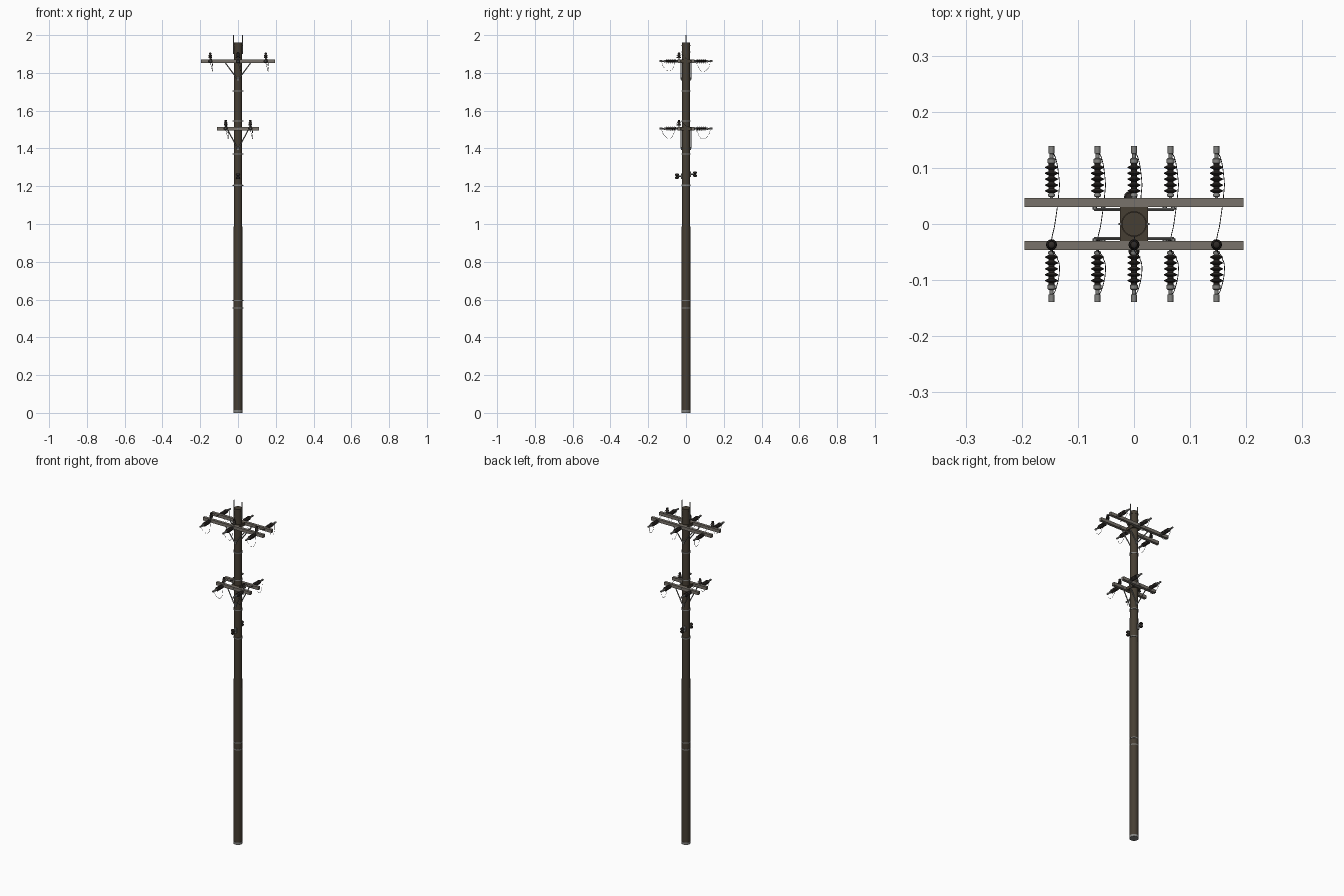
import bpy, math
from mathutils import Vector

cube = bpy.data.objects.get("Cube")
if cube:
    bpy.data.objects.remove(cube, do_unlink=True)


def material(name, rgb):
    m = bpy.data.materials.new(name)
    m.use_nodes = True
    m.diffuse_color = (*rgb, 1)
    m.node_tree.nodes["Principled BSDF"].inputs["Base Color"].default_value = (*rgb, 1)
    return m


WOOD = material("dark brown wood", (0.062, 0.049, 0.034))
ARM = material("weathered grey wood", (0.19, 0.17, 0.145))
STEEL = material("galvanised steel", (0.23, 0.23, 0.22))
CERAMIC = material("dark brown ceramic", (0.028, 0.023, 0.02))
WIRE = material("black wire", (0.03, 0.03, 0.03))


def mesh_object(name, verts, faces, mat, smooth=False):
    me = bpy.data.meshes.new(name)
    me.from_pydata(verts, [], faces)
    me.materials.append(mat)
    ob = bpy.data.objects.new(name, me)
    bpy.context.collection.objects.link(ob)
    if smooth:
        bpy.ops.object.select_all(action="DESELECT")
        ob.select_set(True)
        bpy.context.view_layer.objects.active = ob
        bpy.ops.object.shade_smooth_by_angle(angle=math.radians(40))
    return ob


def lathe(name, profile, origin, axis, mat, sides=12):
    """Spin (radius, distance) pairs around an axis, with capped ends."""
    turn = Vector((0, 0, 1)).rotation_difference(Vector(axis))
    verts, faces = [], []
    for r, d in profile:
        for k in range(sides):
            a = math.tau * k / sides
            verts.append(Vector(origin) + turn @ Vector((r * math.cos(a), r * math.sin(a), d)))
    for i in range(len(profile) - 1):
        for k in range(sides):
            n = (k + 1) % sides
            faces.append((i * sides + k, i * sides + n, (i + 1) * sides + n, (i + 1) * sides + k))
    faces.append(tuple(reversed(range(sides))))
    last = (len(profile) - 1) * sides
    faces.append(tuple(range(last, last + sides)))
    return mesh_object(name, verts, faces, mat, True)


def rod(name, a, b, r, mat, sides=8):
    d = Vector(b) - Vector(a)
    return lathe(name, [(r, 0), (r, d.length)], a, d.normalized(), mat, sides)


def box(name, centre, size, mat):
    c, s = Vector(centre), Vector(size) / 2
    verts = [c + Vector((x * s.x, y * s.y, z * s.z)) for z in (-1, 1) for y in (-1, 1) for x in (-1, 1)]
    faces = [(0, 2, 3, 1), (4, 5, 7, 6), (0, 1, 5, 4), (2, 6, 7, 3), (0, 4, 6, 2), (1, 3, 7, 5)]
    return mesh_object(name, verts, faces, mat)


def wire(name, points):
    cu = bpy.data.curves.new(name, "CURVE")
    cu.dimensions = "3D"
    cu.bevel_depth = 0.0007
    cu.bevel_resolution = 1
    cu.resolution_u = 6
    sp = cu.splines.new("BEZIER")
    sp.bezier_points.add(len(points) - 1)
    for p, co in zip(sp.bezier_points, points):
        p.co = co
        p.handle_left_type = p.handle_right_type = "AUTO"
    cu.materials.append(WIRE)
    ob = bpy.data.objects.new(name, cu)
    bpy.context.collection.objects.link(ob)


def sheds(count, step, core, rim):
    """Profile of a stack of cone-shaped insulator discs."""
    out = []
    for i in range(count):
        d = i * step
        out += [(core, d), (rim, d + step * 0.3), (rim, d + step * 0.45), (core, d + step * 0.75)]
    return out + [(core, count * step)]


def strain_string(x, z, s):
    """Horizontal insulator string pulling away from an arm."""
    axis = (0, s, 0)
    lathe("string_hook", [(0.003, 0), (0.003, 0.004), (0.006, 0.005), (0.006, 0.009), (0.004, 0.012)],
          (x, s * 0.044, z), axis, STEEL)
    lathe("string_insulator", sheds(5, 0.0105, 0.005, 0.0115), (x, s * 0.055, z), axis, CERAMIC)
    lathe("string_clamp", [(0.004, 0), (0.007, 0.002), (0.007, 0.009), (0.0035, 0.011),
                           (0.0035, 0.018), (0.005, 0.019), (0.005, 0.032)],
          (x, s * 0.107, z), axis, STEEL)


def pin_insulator(x, y, z):
    lathe("pin_shaft", [(0.003, 0), (0.003, 0.012)], (x, y, z), (0, 0, 1), STEEL, 8)
    lathe("pin_insulator", [(0.005, 0), (0.010, 0.002), (0.010, 0.005), (0.006, 0.010), (0.009, 0.012),
                            (0.008, 0.016), (0.005, 0.021), (0.007, 0.023), (0.006, 0.028), (0.003, 0.030)],
          (x, y, z + 0.008), (0, 0, 1), CERAMIC)


def crossarm_set(z, half, xs, brace_x, drop):
    """Pair of arms with spacer, braces, insulators and jumper wires."""
    box("arm_spacer_block", (0, 0, z), (0.05, 0.06, 0.018), WOOD)
    for s in (-1, 1):
        side = "front" if s < 0 else "back"
        box(side + "_crossarm", (0, s * 0.038, z), (2 * half, 0.016, 0.018), ARM)
        rod(side + "_through_bolt", (0, s * 0.044, z), (0, s * 0.049, z), 0.005, STEEL)
        for m in (-1, 1):
            y = s * 0.026
            top = Vector((m * brace_x, y, z - 0.005))
            rod(side + "_brace", (m * 0.003, y, z - drop), top, 0.003, STEEL, 6)
            rod(side + "_brace_bolt", top, top + Vector((0, s * 0.006, 0)), 0.004, STEEL, 6)
        box(side + "_brace_plate", (0, s * 0.0235, z - drop), (0.012, 0.007, 0.016), STEEL)
        for x in xs:
            strain_string(x, z, s)
    for x in xs:
        pin_insulator(x, -0.037, z + 0.008)
        # Jumper dips at each clamp and passes over the pin insulator
        wire("jumper_wire", [(x, -0.13, z - 0.004), (x + 0.008, -0.115, z - 0.036),
                             (x + 0.014, -0.085, z - 0.052), (x + 0.010, -0.06, z - 0.015),
                             (x, -0.037, z + 0.038), (x + 0.006, 0.0, z + 0.015),
                             (x + 0.013, 0.055, z - 0.012), (x + 0.013, 0.085, z - 0.054),
                             (x + 0.008, 0.115, z - 0.04), (x, 0.13, z - 0.004)])


# Pole and foot
lathe("pole", [(0.0235, 0.012), (0.0215, 1.96)], (0, 0, 0), (0, 0, 1), WOOD, 20)
lathe("pole_foot", [(0.0245, 0), (0.0245, 0.014)], (0, 0, 0), (0, 0, 1), STEEL, 20)

# Steel bands with side bolts
for z in (0.555, 0.595, 1.205, 1.37, 1.545, 1.705):
    lathe("pole_band", [(0.0242, -0.003), (0.0242, 0.003)], (0, 0, z), (0, 0, 1), STEEL, 20)
    for m in (-1, 1):
        rod("band_bolt", (m * 0.022, 0, z), (m * 0.028, 0, z), 0.0025, STEEL, 6)

# Rods at the pole top
for m in (-1, 1):
    rod("top_rod", (m * 0.0245, 0, 1.90), (m * 0.0245, 0, 2.0), 0.0025, STEEL)
for z in (1.91, 1.945):
    lathe("top_rod_strap", [(0.0228, -0.003), (0.0228, 0.003)], (0, 0, z), (0, 0, 1), WOOD, 20)

# Arms
crossarm_set(1.862, 0.195, (-0.147, 0, 0.147), 0.07, 0.095)
crossarm_set(1.505, 0.11, (-0.065, 0.065), 0.055, 0.105)

# Low side insulators on brackets
for s, x, z in ((-1, 0, 1.253), (1, -0.008, 1.264)):
    rod("low_bracket", (x, s * 0.018, z), (x, s * 0.046, z), 0.004, STEEL)
    box("low_bracket_plate", (x, s * 0.024, z), (0.014, 0.005, 0.03), STEEL)
    lathe("low_insulator", [(0.007, -0.014), (0.010, -0.010), (0.010, -0.005), (0.006, -0.002),
                            (0.006, 0.002), (0.010, 0.005), (0.010, 0.010), (0.007, 0.014)],
          (x, s * 0.048, z), (0, 0, 1), CERAMIC)
